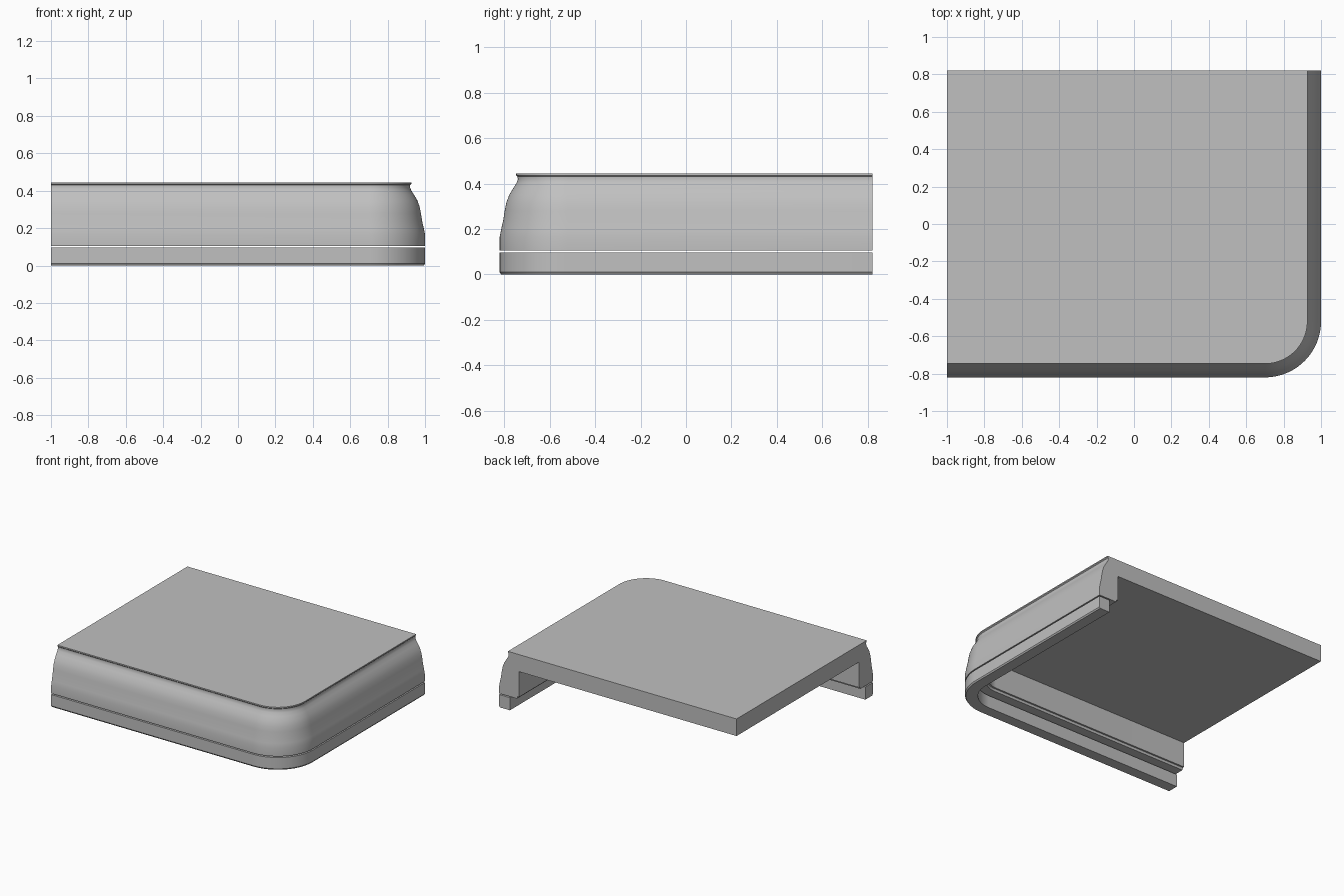
import bpy
import bmesh
import math

if "Cube" in bpy.data.objects:
    bpy.data.objects.remove(bpy.data.objects["Cube"], do_unlink=True)

HALF_X, HALF_Y, RADIUS = 1.0, 0.82, 0.3
CORNER_STEPS = 28

grey = bpy.data.materials.new("plain grey")
grey.use_nodes = True
colour = (0.53, 0.53, 0.53, 1)
grey.diffuse_color = colour
grey.node_tree.nodes["Principled BSDF"].inputs["Base Color"].default_value = colour


def rail(inset):
    """Plan outline: front edge, rounded corner, right edge, moved inwards."""
    cx, cy, r = HALF_X - RADIUS, RADIUS - HALF_Y, RADIUS - inset
    points = [(-HALF_X, inset - HALF_Y)]
    for i in range(CORNER_STEPS + 1):
        a = math.pi / 2 * (i / CORNER_STEPS - 1)
        points.append((cx + r * math.cos(a), cy + r * math.sin(a)))
    points.append((HALF_X - inset, HALF_Y))
    return points


def sweep(name, profile, slab=False):
    """Sweep (inset, z) points along the rail; a slab closes across the plan."""
    bm = bmesh.new()
    rows = [[bm.verts.new((x, y, z)) for x, y in rail(inset)]
            for inset, z in profile]
    pairs = list(zip(rows, rows[1:]))
    extra = []
    if slab:
        # Top and ceiling reach the far corner of the plan
        for row, z in ((rows[-1], profile[-1][1]), (rows[0], profile[0][1])):
            corner = bm.verts.new((-HALF_X, HALF_Y, z))
            bm.faces.new(row + [corner])
            extra.append(corner)
    else:
        pairs.append((rows[-1], rows[0]))
    for low, high in pairs:
        for i in range(len(low) - 1):
            bm.faces.new((low[i], low[i + 1], high[i + 1], high[i]))
    # Cut ends
    for end in (0, -1):
        bm.faces.new([row[end] for row in rows] + extra)
    bmesh.ops.recalc_face_normals(bm, faces=bm.faces[:])
    mesh = bpy.data.meshes.new(name)
    bm.to_mesh(mesh)
    bm.free()
    mesh.materials.append(grey)
    obj = bpy.data.objects.new(name, mesh)
    bpy.context.collection.objects.link(obj)
    bpy.ops.object.select_all(action="DESELECT")
    obj.select_set(True)
    bpy.context.view_layer.objects.active = obj
    bpy.ops.object.shade_smooth_by_angle(angle=math.radians(30))
    return obj


# Cover with a curved outer wall, inner ledge and small top lip
sweep("cover", [
    (0.168, 0.315), (0.168, 0.122), (0.155, 0.122), (0.150, 0.105),
    (0.0, 0.105), (0.0, 0.165), (0.007, 0.20), (0.016, 0.24),
    (0.022, 0.28), (0.029, 0.315), (0.042, 0.35), (0.060, 0.38),
    (0.074, 0.402), (0.080, 0.418), (0.079, 0.430), (0.073, 0.436),
    (0.073, 0.445),
], slab=True)

# Thin base rim, separated from the cover by a narrow gap
sweep("base_rim", [
    (0.007, 0.0), (0.0, 0.010), (0.0, 0.096), (0.090, 0.096), (0.090, 0.0),
])
